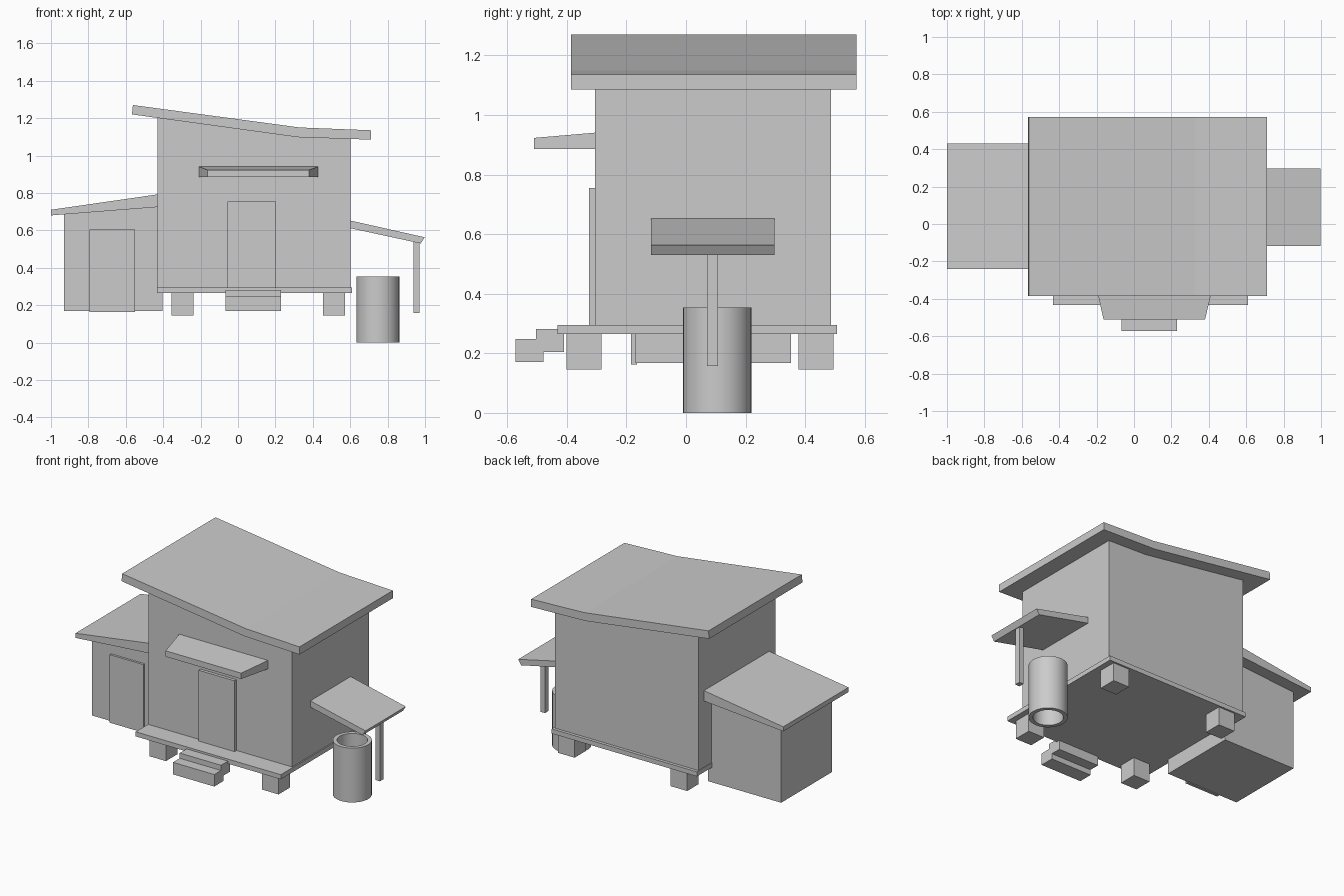
import bpy, bmesh

if "Cube" in bpy.data.objects:
    bpy.data.objects.remove(bpy.data.objects["Cube"])


def make(name, verts, faces):
    mesh = bpy.data.meshes.new(name)
    mesh.from_pydata(verts, [], faces)
    bm = bmesh.new()
    bm.from_mesh(mesh)
    bmesh.ops.recalc_face_normals(bm, faces=bm.faces)
    bm.to_mesh(mesh)
    bm.free()
    obj = bpy.data.objects.new(name, mesh)
    bpy.context.collection.objects.link(obj)
    return obj


def bridge(name, a, b):
    """Solid between two matching closed outlines."""
    n = len(a)
    sides = [(i, (i + 1) % n, n + (i + 1) % n, n + i) for i in range(n)]
    return make(name, a + b, sides + [tuple(range(n)), tuple(range(n, 2 * n))])


def prism(name, profile, y0, y1):
    """Extrude an (x, z) profile along y."""
    return bridge(name, [(x, y0, z) for x, z in profile],
                  [(x, y1, z) for x, z in profile])


def box(name, x0, x1, y0, y1, z0, z1):
    return prism(name, [(x0, z0), (x1, z0), (x1, z1), (x0, z1)], y0, y1)


# Main cabin with its bent roof slab
prism("cabin_walls", [(-0.43, 0.29), (0.602, 0.29), (0.602, 1.092),
                      (0.32, 1.102), (-0.43, 1.205)], -0.305, 0.487)
prism("main_roof", [(-0.567, 1.22), (0.32, 1.098), (0.712, 1.085),
                    (0.712, 1.135), (0.33, 1.15), (-0.562, 1.27)], -0.386, 0.572)
box("cabin_door", -0.055, 0.203, -0.325, -0.30, 0.293, 0.755)

# Floor platform, piers and steps
box("floor_platform", -0.433, 0.61, -0.432, 0.507, 0.265, 0.295)
for sx, x in (("left", -0.296), ("right", 0.513)):
    for sy, y in (("front", -0.342), ("back", 0.436)):
        box(f"pier_{sy}_{sx}", x - 0.059, x + 0.059, y - 0.059, y + 0.059,
            0.145, 0.267)
box("upper_step", -0.067, 0.23, -0.503, -0.41, 0.205, 0.282)
box("lower_step", -0.067, 0.23, -0.572, -0.478, 0.17, 0.248)

# Tapered canopy above the cabin door
bridge("door_canopy",
       [(-0.21, -0.30, 0.885), (0.43, -0.30, 0.885),
        (0.43, -0.30, 0.941), (-0.21, -0.30, 0.941)],
       [(-0.163, -0.51, 0.885), (0.38, -0.51, 0.885),
        (0.38, -0.51, 0.923), (-0.163, -0.51, 0.923)])

# Side shed on the left
prism("shed_walls", [(-0.93, 0.168), (-0.405, 0.168), (-0.405, 0.73),
                     (-0.93, 0.69)], -0.17, 0.352)
prism("shed_roof", [(-1.0, 0.68), (-0.425, 0.725), (-0.425, 0.793),
                    (-1.0, 0.71)], -0.24, 0.43)
box("shed_door", -0.793, -0.552, -0.184, -0.165, 0.163, 0.605)

# Side awning on the right with its post
prism("side_awning", [(0.598, 0.612), (0.977, 0.53), (0.998, 0.563),
                      (0.598, 0.653)], -0.117, 0.297)
box("awning_post", 0.939, 0.971, 0.07, 0.107, 0.157, 0.542)

# Open barrel: a thick-walled tube
bm = bmesh.new()
rings = []
for r, z in ((0.115, 0.0), (0.115, 0.353), (0.09, 0.353), (0.09, 0.0)):
    ret = bmesh.ops.create_circle(bm, segments=32, radius=r)
    for v in ret["verts"]:
        v.co.x += 0.748
        v.co.y += 0.105
        v.co.z = z
    rings.append(ret["verts"])
for k in range(4):
    a, b = rings[k], rings[(k + 1) % 4]
    for i in range(32):
        j = (i + 1) % 32
        bm.faces.new((a[i], a[j], b[j], b[i]))
bmesh.ops.recalc_face_normals(bm, faces=bm.faces)
mesh = bpy.data.meshes.new("barrel")
bm.to_mesh(mesh)
bm.free()
barrel = bpy.data.objects.new("barrel", mesh)
bpy.context.collection.objects.link(barrel)
bpy.context.view_layer.objects.active = barrel
barrel.select_set(True)
bpy.ops.object.shade_smooth_by_angle()
